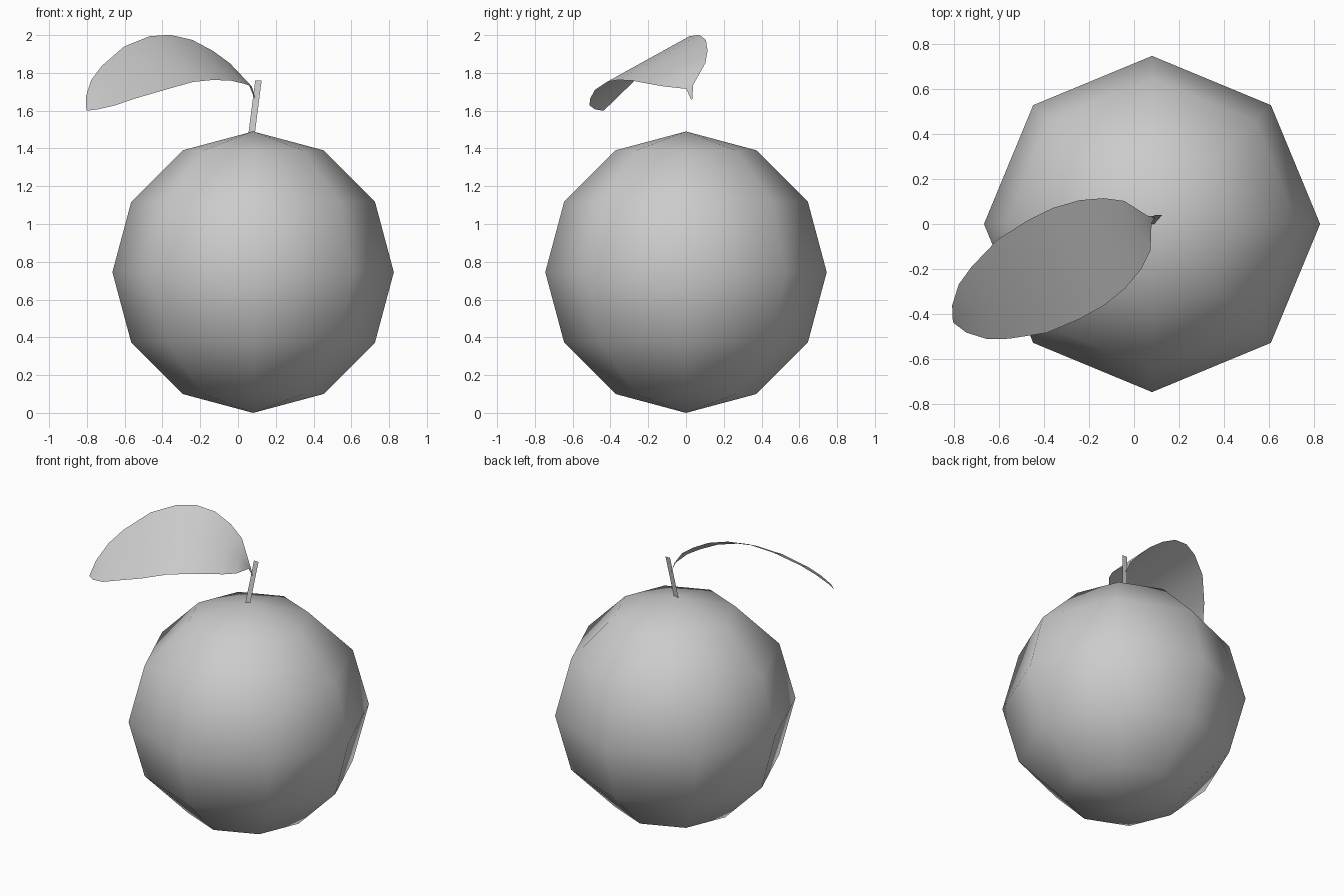
import bpy
import math
from mathutils import Vector

default_cube = bpy.data.objects.get("Cube")
if default_cube:
    bpy.data.objects.remove(default_cube, do_unlink=True)

# One plain grey for every part
grey = bpy.data.materials.new("plain grey")
grey.use_nodes = True
grey.diffuse_color = (0.6, 0.6, 0.6, 1)
grey.node_tree.nodes["Principled BSDF"].inputs["Base Color"].default_value = grey.diffuse_color


def sheet(name, rows):
    """Smooth single-layer surface lofted through rows of points."""
    width = len(rows[0])
    faces = []
    for r in range(len(rows) - 1):
        for c in range(width - 1):
            a = r * width + c
            faces.append((a, a + 1, a + width + 1, a + width))
    mesh = bpy.data.meshes.new(name)
    mesh.from_pydata([p for row in rows for p in row], [], faces)
    mesh.materials.append(grey)
    mesh.shade_smooth()
    obj = bpy.data.objects.new(name, mesh)
    bpy.context.collection.objects.link(obj)
    return obj


# Fruit: coarse, smooth-shaded ball
radius = 0.745
bpy.ops.mesh.primitive_uv_sphere_add(segments=8, ring_count=6, radius=radius,
                                     location=(0.08, 0, radius))
fruit = bpy.context.object
fruit.name = fruit.data.name = "fruit"
fruit.data.materials.append(grey)
bpy.ops.object.shade_smooth()

# Stem: thin leaning strip rising from the top of the fruit
half_stem = Vector((0.017, 0, 0))
stem_ends = [Vector((0.073, 0, 1.485)), Vector((0.108, 0.04, 1.76))]
sheet("stem", [(p - half_stem, p + half_stem) for p in stem_ends])

# Leaf: arched spine with straight, tilted cross-sections
# (distance along spine, height, half width)
profile = [
    (-0.06, 1.66, 0.004), (-0.035, 1.725, 0.02), (0.025, 1.79, 0.125),
    (0.1, 1.83, 0.178), (0.2, 1.867, 0.22), (0.32, 1.882, 0.244),
    (0.44, 1.873, 0.247), (0.6, 1.825, 0.234), (0.76, 1.75, 0.18),
    (0.847, 1.695, 0.137), (0.916, 1.64, 0.068), (0.946, 1.602, 0.004),
]
along = Vector((-0.886, -0.463, 0))
across = Vector((-0.463, 0.886, 0.49))
leaf_base = Vector((0.037, 0.003, 0))
rows = []
for distance, height, half in profile:
    centre = leaf_base + along * distance + Vector((0, 0, height))
    rows.append([centre + across * half * k for k in (1, 0, -1)])
sheet("leaf", rows)
